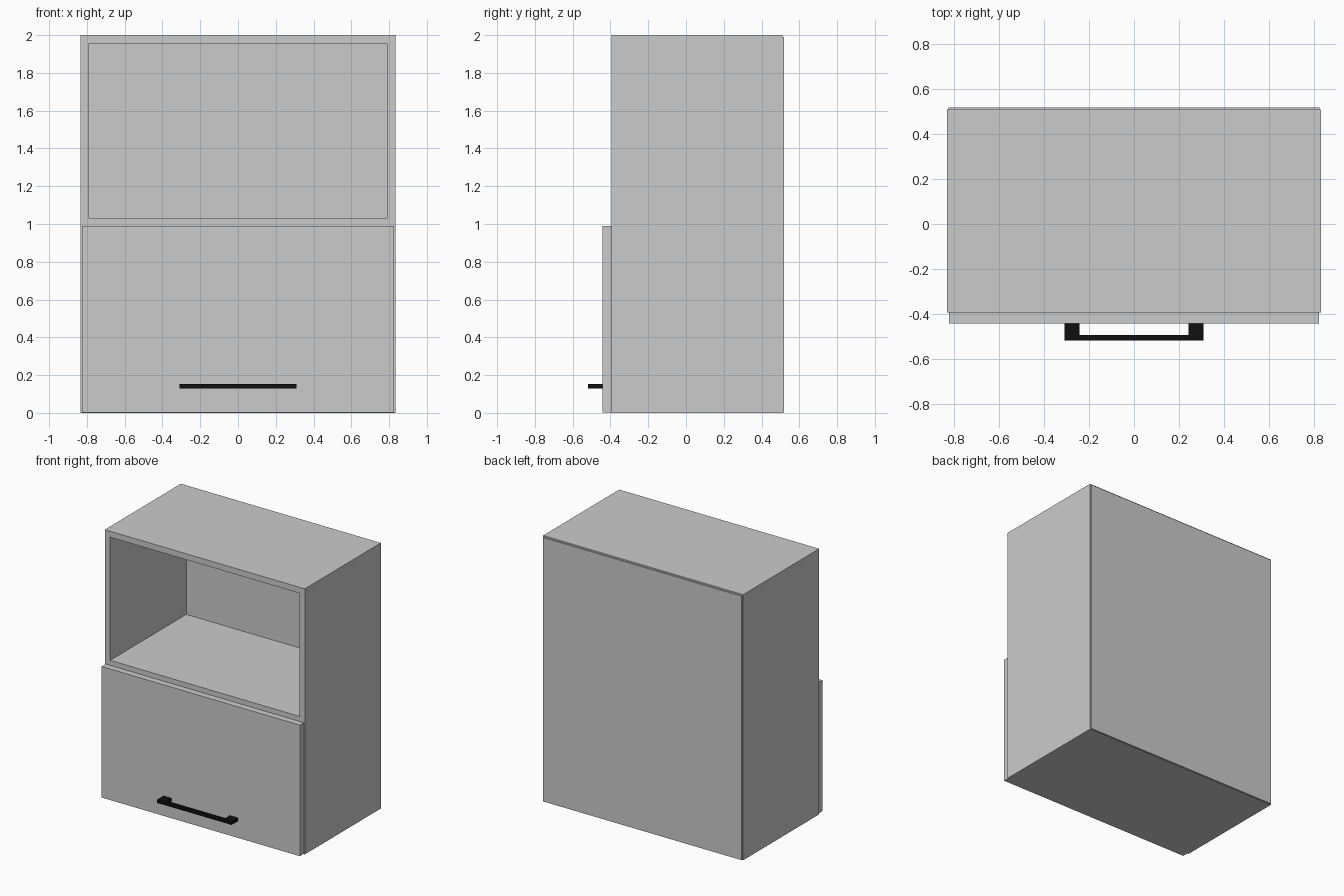
import bpy, bmesh
from mathutils import Vector

if "Cube" in bpy.data.objects:
    bpy.data.objects.remove(bpy.data.objects["Cube"])


def finish(name, bm):
    bmesh.ops.recalc_face_normals(bm, faces=bm.faces)
    mesh = bpy.data.meshes.new(name)
    bm.to_mesh(mesh)
    bm.free()
    obj = bpy.data.objects.new(name, mesh)
    bpy.context.collection.objects.link(obj)
    return obj


def extrude_faces(bm, vec):
    res = bmesh.ops.extrude_face_region(bm, geom=bm.faces[:])
    verts = [g for g in res["geom"] if isinstance(g, bmesh.types.BMVert)]
    bmesh.ops.translate(bm, verts=verts, vec=Vector(vec))


def box(name, lo, hi):
    lo, hi = Vector(lo), Vector(hi)
    bm = bmesh.new()
    bmesh.ops.create_cube(bm, size=1)
    bmesh.ops.scale(bm, verts=bm.verts, vec=hi - lo)
    bmesh.ops.translate(bm, verts=bm.verts, vec=(lo + hi) / 2)
    return finish(name, bm)


FRONT, REAR = -0.395, 0.51

# Carcass: front frame with two openings, extruded to full depth
xs = [-0.833, -0.788, 0.788, 0.833]
zs = [0, 0.045, 0.983, 1.028, 1.955, 2]
bm = bmesh.new()
grid = [[bm.verts.new((x, FRONT, z)) for x in xs] for z in zs]
for j in range(5):
    for i in range(3):
        if i == 1 and j in (1, 3):
            continue
        bm.faces.new((grid[j][i], grid[j][i + 1], grid[j + 1][i + 1], grid[j + 1][i]))
extrude_faces(bm, (0, REAR - FRONT, 0))
bmesh.ops.dissolve_limit(bm, angle_limit=0.01, verts=bm.verts, edges=bm.edges)
finish("carcass", bm)

# Thin back panel, slightly inset from the carcass edges
box("back_panel", (-0.827, REAR, 0.003), (0.827, 0.52, 1.99))

# Lower flap door
box("door", (-0.825, -0.443, 0.003), (0.825, FRONT, 0.99))

# Black U-shaped pull handle
profile = [(-0.31, -0.443), (-0.31, -0.52), (0.31, -0.52), (0.31, -0.443),
           (0.243, -0.443), (0.243, -0.495), (-0.243, -0.495), (-0.243, -0.443)]
bm = bmesh.new()
bm.faces.new([bm.verts.new((x, y, 0.13)) for x, y in profile])
extrude_faces(bm, (0, 0, 0.024))
handle = finish("handle", bm)
black = bpy.data.materials.new("black")
black.diffuse_color = (0.005, 0.005, 0.005, 1)
black.use_nodes = True
black.node_tree.nodes["Principled BSDF"].inputs["Base Color"].default_value = black.diffuse_color
handle.data.materials.append(black)
